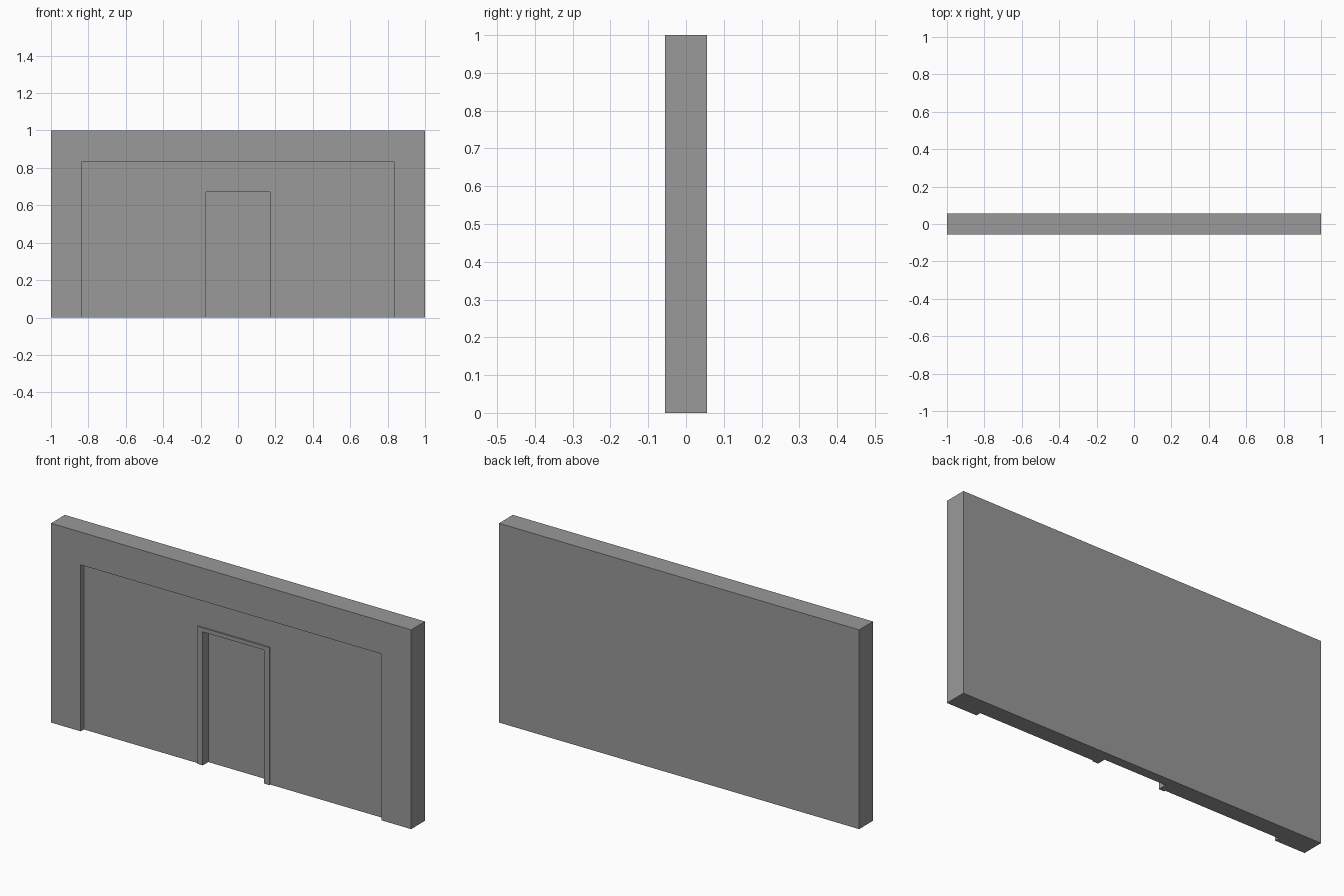
import bpy
import bmesh
from mathutils import Matrix, Vector

if "Cube" in bpy.data.objects:
    bpy.data.objects.remove(bpy.data.objects["Cube"])

# Single plaster grey
grey = bpy.data.materials.new("plaster_grey")
grey.use_nodes = True
colour = (0.32, 0.32, 0.32, 1)
grey.diffuse_color = colour
grey.node_tree.nodes["Principled BSDF"].inputs["Base Color"].default_value = colour

FRONT, BACK = -0.055, 0.055
RECESS_Y, FRAME_Y, DOOR_Y = -0.03, -0.037, 0.007
RECESS = (0.835, 0.835)   # half width, height
OUTER = (0.2, 0.69)
INNER = (0.17, 0.67)


def block(name, half_width, top, y0, y1, bottom=0):
    """Box centred on x, between two depths."""
    bm = bmesh.new()
    size = Vector((2 * half_width, y1 - y0, top - bottom))
    centre = Vector((0, (y0 + y1) / 2, (top + bottom) / 2))
    bmesh.ops.create_cube(bm, size=1, matrix=Matrix.Translation(centre) @ Matrix.Diagonal(size).to_4x4())
    mesh = bpy.data.meshes.new(name)
    bm.to_mesh(mesh)
    bm.free()
    mesh.materials.append(grey)
    obj = bpy.data.objects.new(name, mesh)
    bpy.context.collection.objects.link(obj)
    return obj


def carve(obj, size, y0, y1):
    """Cut an opening that is open at the floor."""
    cutter = block("cutter", *size, y0, y1, bottom=-0.1)
    cutter.hide_render = True
    mod = obj.modifiers.new("opening", "BOOLEAN")
    mod.operation = "DIFFERENCE"
    mod.solver = "EXACT"
    mod.object = cutter
    bpy.context.view_layer.objects.active = obj
    bpy.ops.object.modifier_apply(modifier=mod.name)
    bpy.data.objects.remove(cutter)


# Wall with a wide shallow recess and a deeper doorway
wall = block("wall", 1, 1, FRONT, BACK)
carve(wall, RECESS, FRONT - 0.1, RECESS_Y)
carve(wall, OUTER, FRONT - 0.1, DOOR_Y)

# Door frame lining the doorway and standing slightly proud of the recess
frame = block("door_frame", *OUTER, FRAME_Y, DOOR_Y)
carve(frame, INNER, FRAME_Y - 0.1, DOOR_Y + 0.1)
